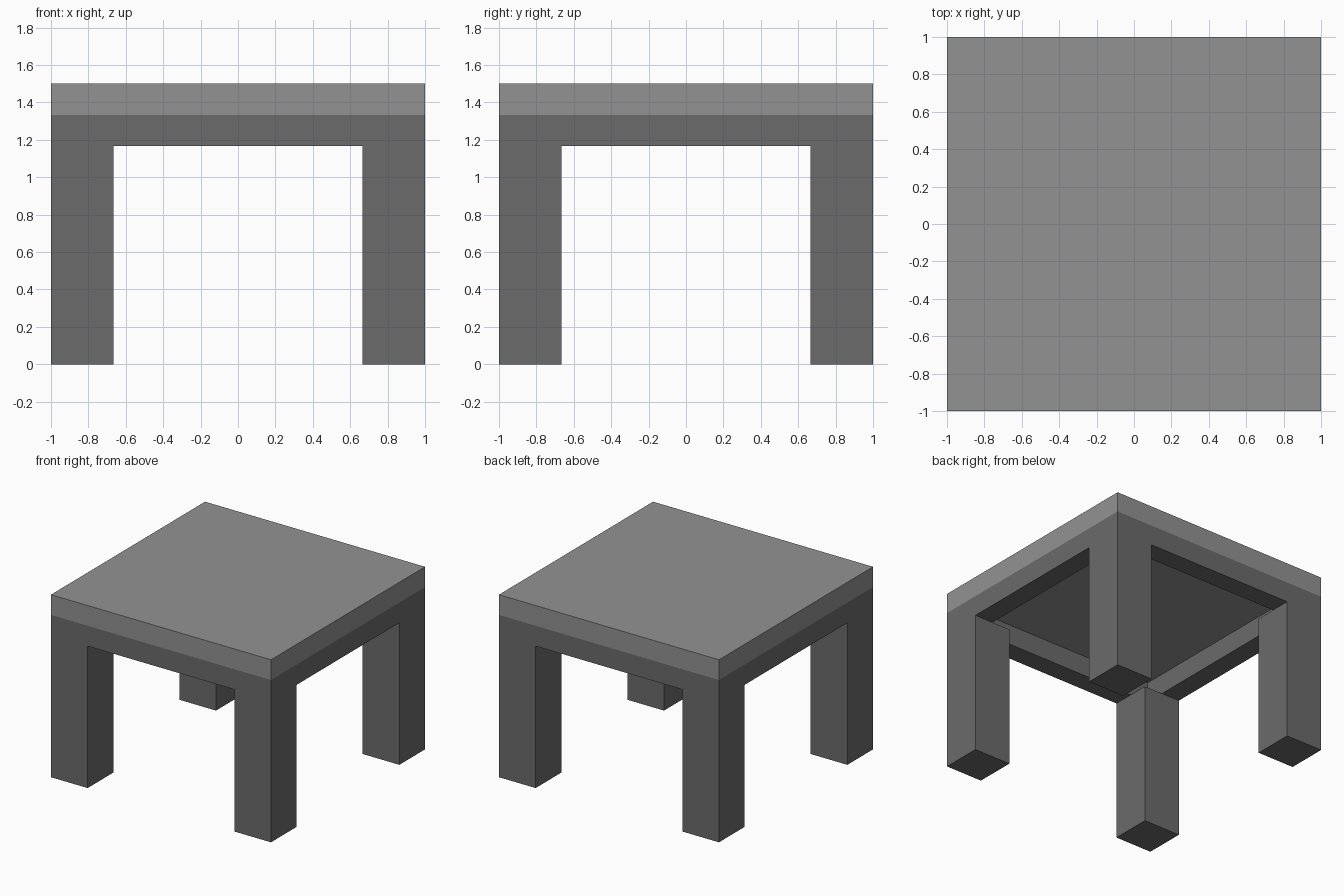
import bpy

if "Cube" in bpy.data.objects:
    bpy.data.objects.remove(bpy.data.objects["Cube"])

U = 1 / 6  # basic module: thickness of the top and the rails


def material(name, v):
    m = bpy.data.materials.new(name)
    m.diffuse_color = (v, v, v, 1)
    m.use_nodes = True
    m.node_tree.nodes["Principled BSDF"].inputs["Base Color"].default_value = m.diffuse_color
    return m


light = material("light_grey", 0.29)
dark = material("dark_grey", 0.147)


def box(name, center, size, mat):
    bpy.ops.mesh.primitive_cube_add(size=1, location=center)
    ob = bpy.context.object
    ob.name = name
    ob.scale = size
    bpy.ops.object.transform_apply(location=False, rotation=False, scale=True)
    ob.data.materials.append(mat)
    return ob


# table top
box("table_top", (0, 0, 8.5 * U), (2, 2, U), light)

# square legs, ending under the rails
for sx, xname in ((-1, "left"), (1, "right")):
    for sy, yname in ((-1, "front"), (1, "back")):
        box(f"{yname}_{xname}_leg", (sx * 5 * U, sy * 5 * U, 3.5 * U),
            (2 * U, 2 * U, 7 * U), dark)

# side rails run full depth, front and back rails fit between them
for s, xname, yname in ((-1, "left", "front"), (1, "right", "back")):
    box(f"{xname}_rail", (s * 5.5 * U, 0, 7.5 * U), (U, 2, U), dark)
    box(f"{yname}_rail", (0, s * 5.5 * U, 7.5 * U), (10 * U, U, U), dark)
